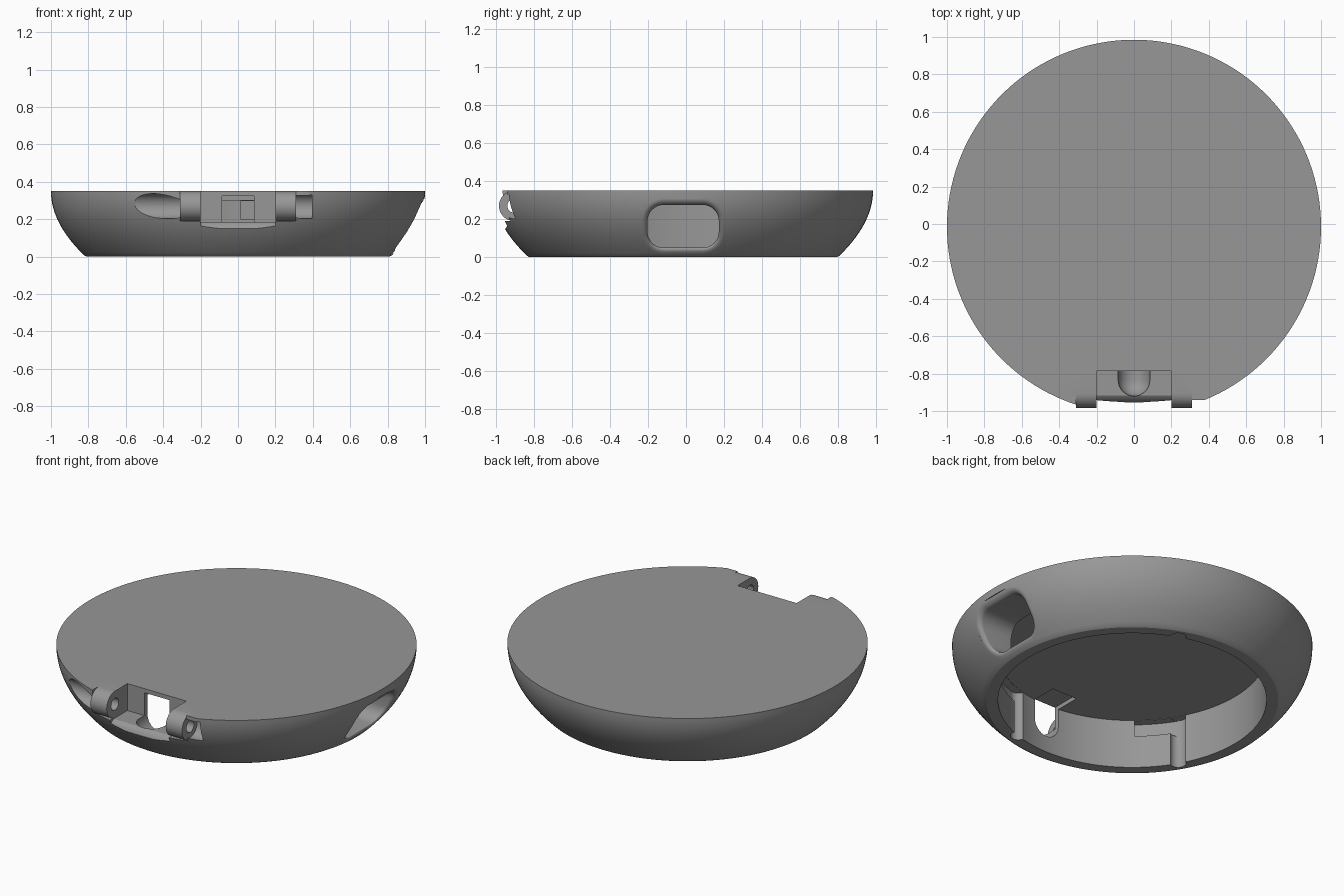
import bpy, bmesh, math
from mathutils import Vector

if "Cube" in bpy.data.objects:
    bpy.data.objects.remove(bpy.data.objects["Cube"])

CY = -0.015              # centre of the round body along y
TOP = 0.35
PIN_Y, PIN_Z = -0.905, 0.27

grey = bpy.data.materials.new("plain grey")
grey.diffuse_color = (0.31, 0.31, 0.31, 1)
grey.use_nodes = True
grey.node_tree.nodes["Principled BSDF"].inputs["Base Color"].default_value = grey.diffuse_color


def radius(z):
    """Outer bowl radius at height z."""
    t = max(0.0, (TOP - z) / TOP)
    return 1.0 - 0.185 * t * t


def loft(name, rings):
    """Closed solid through equal-length rings of points."""
    bm = bmesh.new()
    vs = [[bm.verts.new(p) for p in ring] for ring in rings]
    n = len(vs[0])
    for a, b in zip(vs, vs[1:]):
        for i in range(n):
            j = (i + 1) % n
            bm.faces.new((a[i], a[j], b[j], b[i]))
    bm.faces.new(vs[0])
    bm.faces.new(vs[-1])
    bmesh.ops.recalc_face_normals(bm, faces=bm.faces)
    me = bpy.data.meshes.new(name)
    bm.to_mesh(me)
    bm.free()
    me.materials.append(grey)
    ob = bpy.data.objects.new(name, me)
    bpy.context.collection.objects.link(ob)
    return ob


def circle(r, z, n=144, cx=0.0, cy=CY):
    return [(cx + r * math.cos(2 * math.pi * i / n),
             cy + r * math.sin(2 * math.pi * i / n), z) for i in range(n)]


def prism_x(name, pts, x0, x1):
    """Extrude a (y, z) outline along x."""
    return loft(name, [[(x, y, z) for y, z in pts] for x in (x0, x1)])


def rod_x(name, r, x0, x1, n=40):
    """Cylinder along the hinge pin axis."""
    pts = [(PIN_Y + r * math.cos(2 * math.pi * i / n),
            PIN_Z + r * math.sin(2 * math.pi * i / n)) for i in range(n)]
    return prism_x(name, pts, x0, x1)


def box_x(name, x0, x1, y0, y1, z0, z1):
    return prism_x(name, [(y0, z0), (y1, z0), (y1, z1), (y0, z1)], x0, x1)


def combine(ob, other, op='DIFFERENCE'):
    m = ob.modifiers.new(op, 'BOOLEAN')
    m.operation, m.object, m.solver = op, other, 'EXACT'
    bpy.context.view_layer.objects.active = ob
    bpy.ops.object.modifier_apply(modifier=m.name)
    bpy.data.objects.remove(other, do_unlink=True)


# Bowl-shaped body with a flat top
body = loft("round_housing",
            [circle(0.81, 0.0)] + [circle(radius(z), z) for z in
             [0.008] + [TOP * i / 16 for i in range(1, 17)]])

# Round cavity open at the bottom
combine(body, loft("cavity", [circle(0.745, -0.1), circle(0.745, 0.30)]))

# Bayonet grooves: an entry slot and a short track
for deg in (70, 210, 288):
    a = math.radians(deg)
    combine(body, loft("entry_slot", [
        circle(0.045, z, 24, 0.745 * math.cos(a), CY + 0.745 * math.sin(a))
        for z in (-0.1, 0.299)]))
    arc = [(r, a + math.radians(19) * i / 8)
           for r, order in ((0.70, range(9)), (0.79, range(8, -1, -1))) for i in order]
    combine(body, loft("track", [
        [(r * math.cos(t), CY + r * math.sin(t), z) for r, t in arc]
        for z in (0.20, 0.298)]))

# Hinge recess, then the two knuckles
combine(body, box_x("knuckle_recess", -0.31, 0.31, -1.1, PIN_Y, 0.19, 0.4))
for s in (-1, 1):
    combine(body, rod_x("knuckle", 0.08, s * 0.15, s * 0.31), 'UNION')
combine(body, prism_x("hinge_notch", [
    (-0.785, 0.4), (-0.785, 0.185), (-0.918, 0.185),
    (-0.938, 0.172), (-0.95, 0.15), (-1.1, 0.15), (-1.1, 0.4)], -0.2, 0.2))

# Pin hole, long bore on the left, square pocket on the right
combine(body, rod_x("pin_hole", 0.036, -0.45, 0.36))
combine(body, rod_x("pin_bore", 0.067, -0.75, -0.31))
combine(body, box_x("pin_pocket", 0.31, 0.40, -1.1, -0.94, 0.20, 0.4))
combine(body, rod_x("pocket_bore", 0.067, 0.31, 0.395))

# Cable passage: U-shaped channel with a rounded front end
W, CZ = 0.085, 0.185
outline = [(W, 0.325), (-W, 0.325)] + [
    (-W * math.cos(math.pi * i / 16), CZ - W * math.sin(math.pi * i / 16))
    for i in range(17)]
rings = [[(x, -0.6, z) for x, z in outline]]
for k in range(8):
    t = math.pi / 2 * k / 8
    f = math.cos(t)
    rings.append([(x * f, -0.835 - W * math.sin(t),
                   CZ + (z - CZ) * f if z < CZ else z) for x, z in outline])
combine(body, loft("cable_passage", rings))


# Side port with a rounded-over rim that follows the bowl
def port_ring(off, depth, flat=None):
    hw, hh, r = 0.188 + off, 0.1125 + off, 0.085 + off
    pts = []
    for q, (sy, sz) in enumerate(((1, 1), (-1, 1), (-1, -1), (1, -1))):
        for i in range(9):
            t = math.pi / 2 * (q + i / 8)
            y = sy * (hw - r) + r * math.cos(t)
            z = 0.1625 + sz * (hh - r) + r * math.sin(t)
            x = flat if flat else math.sqrt(radius(z) ** 2 - y * y) - depth
            pts.append((x, CY + y, z))
    return pts


F = 0.032
fillet = [port_ring(F * (1 - math.sin(t)), F * (1 - math.cos(t)))
          for t in [math.pi / 2 * i / 8 for i in range(9)]]
combine(body, loft("side_port",
                   [port_ring(F, -0.1)] + fillet + [port_ring(0, 0, 0.55)]))

# Smooth shading with crisp edges
bpy.ops.object.select_all(action='DESELECT')
body.select_set(True)
bpy.context.view_layer.objects.active = body
bpy.ops.object.shade_smooth_by_angle(angle=math.radians(30))
